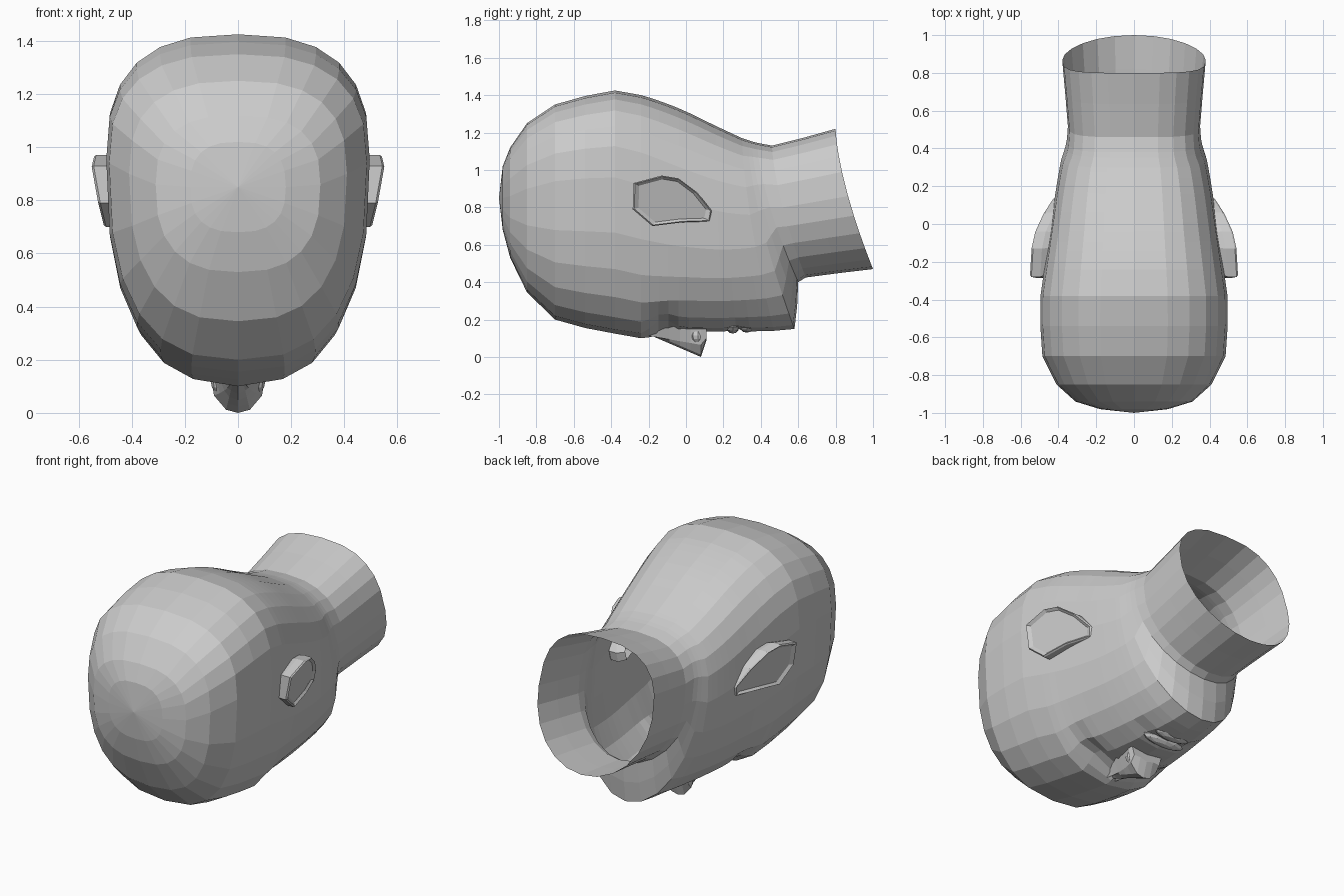
import bpy, bmesh
from math import sin, cos, pi, exp
from mathutils import Matrix

if "Cube" in bpy.data.objects:
    bpy.data.objects.remove(bpy.data.objects["Cube"])


def finish(name, bm):
    bmesh.ops.recalc_face_normals(bm, faces=bm.faces)
    me = bpy.data.meshes.new(name)
    bm.to_mesh(me)
    bm.free()
    ob = bpy.data.objects.new(name, me)
    bpy.context.collection.objects.link(ob)
    return ob


def bridge(bm, a, b, closed=True):
    n = len(a)
    for i in range(n if closed else n - 1):
        j = (i + 1) % n
        bm.faces.new((a[i], a[j], b[j], b[i]))


def spow(v, p):
    return (1 if v >= 0 else -1) * abs(v) ** p


def spline(p0, p1, p2, p3, t):
    return [b + .5 * t * (c - a + t * (2 * a - 5 * b + 4 * c - d + t * (3 * (b - c) + d - a)))
            for a, b, c, d in zip(p0, p1, p2, p3)]


# Head and neck: rings fanned from the crown, round the chin, to the neck opening
# top y, top z, bottom y, bottom z, half width, height of widest point
keys = [
    (-.98, 1.02, -.98, .68, .18, .85),
    (-.94, 1.12, -.94, .53, .31, .86),
    (-.85, 1.25, -.85, .345, .41, .9),
    (-.7, 1.35, -.7, .2, .485, .94),
    (-.38, 1.425, -.38, .125, .495, .96),
    (-.24, 1.4, -.24, .1, .475, .92),
    (-.04, 1.33, -.04, .135, .445, .84),
    (.16, 1.235, .2, .135, .415, .78),
    (.3, 1.17, .47, .14, .385, .76),
    (.33, 1.16, .58, .15, .37, .78),
    (.38, 1.145, .6, .4, .355, .8),
    (.46, 1.13, .64, .425, .35, .8),
    (.8, 1.22, 1, .47, .38, .86),
]
stations = []
for k in range(len(keys) - 1):
    steps = 4 if 5 <= k <= 7 else 2 if k in (3, 9, 11) else 1
    p0, p3 = keys[max(k - 1, 0)], keys[min(k + 2, len(keys) - 1)]
    stations += [spline(p0, keys[k], keys[k + 1], p3, i / steps) for i in range(steps)]
stations.append(keys[-1])

N = 24
bm = bmesh.new()
rings = []
for ty, tz, by, bz, w, zc in stations:
    ring = []
    lower = 2.6 - .55 * min(1, max(0, by / .6 + .1))
    for i in range(N):
        t = 2 * pi * i / N
        c, s = cos(t), sin(t)
        e = 2 / (2.65 if c > 0 else lower)
        x = w * spow(s, e)
        z = zc + (tz - zc if c > 0 else zc - bz) * spow(c, e)
        f = max(0, (tz - z) / (tz - bz))
        y = ty + (by - ty) * f ** 1.5
        if z < .5:  # eye sockets
            z += .07 * exp(-((abs(x) - .19) / .09) ** 2 - ((y + .13) / .07) ** 2)
        if z < .4 and abs(x) < .2:  # mouth line
            z += .03 * exp(-((y - .285) / .02) ** 2)
        ring.append(bm.verts.new((x, y, z)))
    rings.append(ring)
for a, b in zip(rings, rings[1:]):
    bridge(bm, a, b)
tip = bm.verts.new((0, -1, .85))
for i in range(N):
    bm.faces.new((tip, rings[0][i], rings[0][(i + 1) % N]))
finish("head", bm)

# Nose: arched rows widening along the bridge, closed under the tip
bm = bmesh.new()
rows = []
for i in range(7):
    u = min(i, 5) / 5
    y = -.2 + .28 * u + .03 * (i == 6)
    z = .09 if i == 6 else .12 * (1 - u)
    base, mid, top = .05 + .06 * u, .03 + .06 * u * u, .015 + .03 * u
    half = [(base, .17), (mid, .4 * z + .065), (top, z + .012)]
    pts = [(-x, h) for x, h in half] + [(0, z)] + half[::-1]
    rows.append([bm.verts.new((x, y, h)) for x, h in pts])
for a, b in zip(rows, rows[1:]):
    bridge(bm, a, b, False)
bm.faces.new(rows[-1])
finish("nose", bm)

# Ears: flared rim with a shallow dish, standing off the head
outline = [(-.28, .93), (-.13, .97), (-.04, .955), (.06, .88), (.14, .78),
           (.13, .725), (-.02, .72), (-.18, .7), (-.285, .79)]


def rim_x(y, z):
    return .555 - .1 * ((y + .28) / .42) ** 2 - .18 * max(0, .95 - z)


def ear(name, side):
    bm = bmesh.new()
    cy, cz = -.08, .84
    loops = []
    for scale, dx in [(.88, -.11), (1, -.055), (1, -.008), (.96, 0), (.85, -.015)]:
        loop = []
        for y, z in outline:
            py, pz = cy + (y - cy) * scale, cz + (z - cz) * scale
            loop.append(bm.verts.new((side * (rim_x(py, pz) + dx), py, pz)))
        loops.append(loop)
    for a, b in zip(loops, loops[1:]):
        bridge(bm, a, b)
    bm.faces.new(loops[-1])
    finish(name, bm)


def ellipsoid(name, loc, size, u=12, v=8):
    bm = bmesh.new()
    bmesh.ops.create_uvsphere(bm, u_segments=u, v_segments=v, radius=1,
                              matrix=Matrix.LocRotScale(loc, None, size))
    finish(name, bm)


for side, label in ((-1, "right"), (1, "left")):
    ear(label + "_ear", side)
    ellipsoid(label + "_eyeball", (side * .18, -.13, .265), (.085, .05, .055))
    ellipsoid(label + "_nostril_wing", (side * .07, .065, .115), (.032, .04, .04), 8, 6)

# Lips
ellipsoid("upper_lip", (0, .25, .16), (.14, .035, .035), 12, 6)
ellipsoid("lower_lip", (0, .325, .165), (.12, .04, .035), 12, 6)
